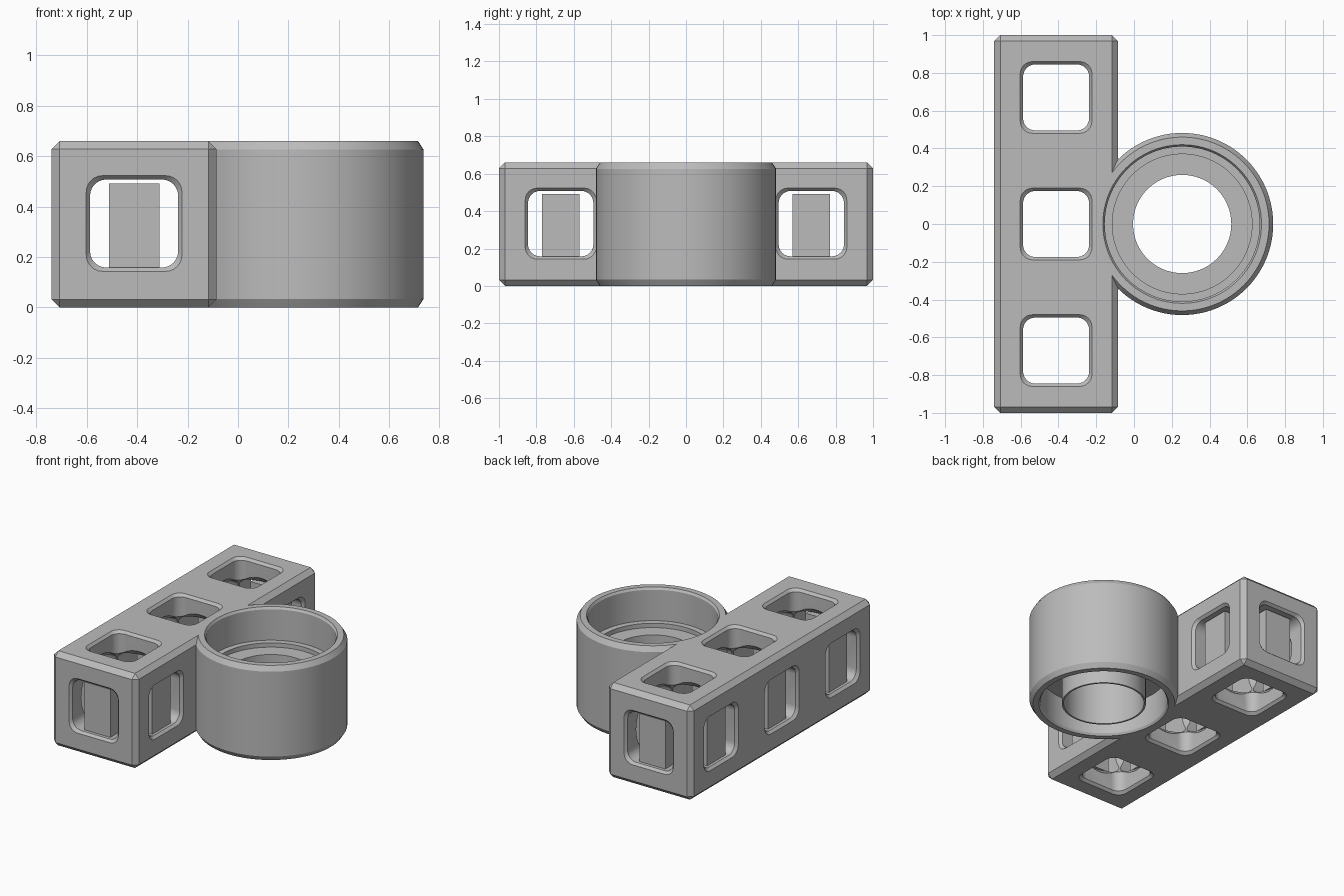
import bpy, bmesh, math
from mathutils import Matrix, Vector

if "Cube" in bpy.data.objects:
    bpy.data.objects.remove(bpy.data.objects["Cube"])

grey = bpy.data.materials.new("plain grey")
grey.diffuse_color = (0.5, 0.5, 0.5, 1)
grey.use_nodes = True
grey.node_tree.nodes["Principled BSDF"].inputs["Base Color"].default_value = grey.diffuse_color

H = 0.66                       # overall height
BX, BW = -0.4125, 0.655        # beam centre and width
CELLS = (-0.67, 0.0, 0.67)     # cell centres along the beam
RX = 0.255                     # ring centre


def finish(name, bm):
    bmesh.ops.recalc_face_normals(bm, faces=bm.faces)
    me = bpy.data.meshes.new(name)
    bm.to_mesh(me)
    bm.free()
    me.materials.append(grey)
    ob = bpy.data.objects.new(name, me)
    bpy.context.collection.objects.link(ob)
    return ob


def box(name, centre, size, bevel=0):
    bm = bmesh.new()
    bmesh.ops.create_cube(bm, size=1, matrix=Matrix.Translation(centre) @ Matrix.Diagonal((*size, 1)))
    if bevel:
        bmesh.ops.bevel(bm, geom=bm.edges[:], offset=bevel, segments=1, affect='EDGES')
    return finish(name, bm)


def loft(name, rings):
    """Closed solid through equal-length rings of points."""
    bm = bmesh.new()
    vs = [[bm.verts.new(p) for p in r] for r in rings]
    n = len(vs[0])
    for a, b in zip(vs, vs[1:]):
        for i in range(n):
            j = (i + 1) % n
            bm.faces.new((a[i], a[j], b[j], b[i]))
    bm.faces.new(vs[0])
    bm.faces.new(vs[-1])
    return finish(name, bm)


def lathe(name, profile, n=96):
    ang = [2 * math.pi * i / n for i in range(n)]
    return loft(name, [[(RX + r * math.cos(a), r * math.sin(a), z) for a in ang] for r, z in profile])


def window(axis, centre, half):
    """Rounded square tunnel with flared mouths, running along an axis."""
    def section(t, w, rad=0.065):
        pts = []
        for k, (sx, sy) in enumerate(((1, 1), (-1, 1), (-1, -1), (1, -1))):
            for s in range(7):
                a = math.pi / 2 * (k + s / 6)
                u = sx * (w - rad) + rad * math.cos(a)
                v = sy * (w - rad) + rad * math.sin(a)
                p = {'X': (t, u, v), 'Y': (u, t, v), 'Z': (u, v, t)}[axis]
                pts.append(Vector(centre) + Vector(p))
        return pts
    steps = ((half + 0.03, 0.19), (half, 0.19), (half - 0.018, 0.175))
    seq = [(-t, w) for t, w in steps] + [(t, w) for t, w in reversed(steps)]
    return loft("window_cutter", [section(t, w) for t, w in seq])


def boolean(ob, other, op):
    m = ob.modifiers.new("cut", 'BOOLEAN')
    m.operation, m.object, m.solver = op, other, 'EXACT'
    bpy.context.view_layer.objects.active = ob
    bpy.ops.object.modifier_apply(modifier=m.name)
    bpy.data.objects.remove(other)


# Chamfered beam with windows on every side and round cell cavities
beam = box("beam_and_ring", (BX, 0, H / 2), (BW, 2, H), 0.032)
boolean(beam, window('Y', (BX, 0, H / 2 + 0.003), 1.0), 'DIFFERENCE')
for y in CELLS:
    c = (BX, y, H / 2 + 0.003)
    boolean(beam, window('Z', (BX, y, H / 2), H / 2), 'DIFFERENCE')
    boolean(beam, window('X', c, BW / 2), 'DIFFERENCE')
    bm = bmesh.new()
    bmesh.ops.create_uvsphere(bm, u_segments=48, v_segments=24, radius=0.28, matrix=Matrix.Translation(c))
    boolean(beam, finish("cell_cutter", bm), 'DIFFERENCE')

# Ring joined to the middle cell, then bored from both ends leaving a web
ring = lathe("ring", [(0.46, 0), (0.482, 0.034), (0.482, H - 0.034), (0.46, H)])
boolean(beam, ring, 'UNION')
bore = lathe("bore_cutter", [
    (0.42, -0.03), (0.42, 0), (0.41, 0.015), (0.41, 0.22), (0.26, 0.22), (0.26, 0.40),
    (0.37, 0.40), (0.37, 0.43), (0.41, 0.43), (0.41, H - 0.015), (0.42, H), (0.42, H + 0.03)])
boolean(beam, bore, 'DIFFERENCE')

# Thin tube under the web
tube = lathe("support_tube", [(0.272, 0.0), (0.272, 0.22)])
boolean(tube, lathe("tube_cutter", [(0.26, -0.05), (0.26, 0.3)]), 'DIFFERENCE')

# Upright support blocks standing in the side windows
ZC, ZH = 0.325, 0.335
for i, y in enumerate(CELLS):
    for s in (-1, 1):
        if not (i == 1 and s == 1):
            box("side_window_support", (BX + s * 0.245, y, ZC), (0.09, 0.2, ZH))
for y in (-0.915, -0.335, 0.335, 0.915):
    box("end_window_support", (BX, y, ZC), (0.2, 0.09, ZH))

# Smooth the round surfaces, keep edges crisp
for ob in bpy.context.scene.objects:
    bpy.ops.object.select_all(action='DESELECT')
    ob.select_set(True)
    bpy.context.view_layer.objects.active = ob
    bpy.ops.object.shade_smooth_by_angle(angle=math.radians(25))
